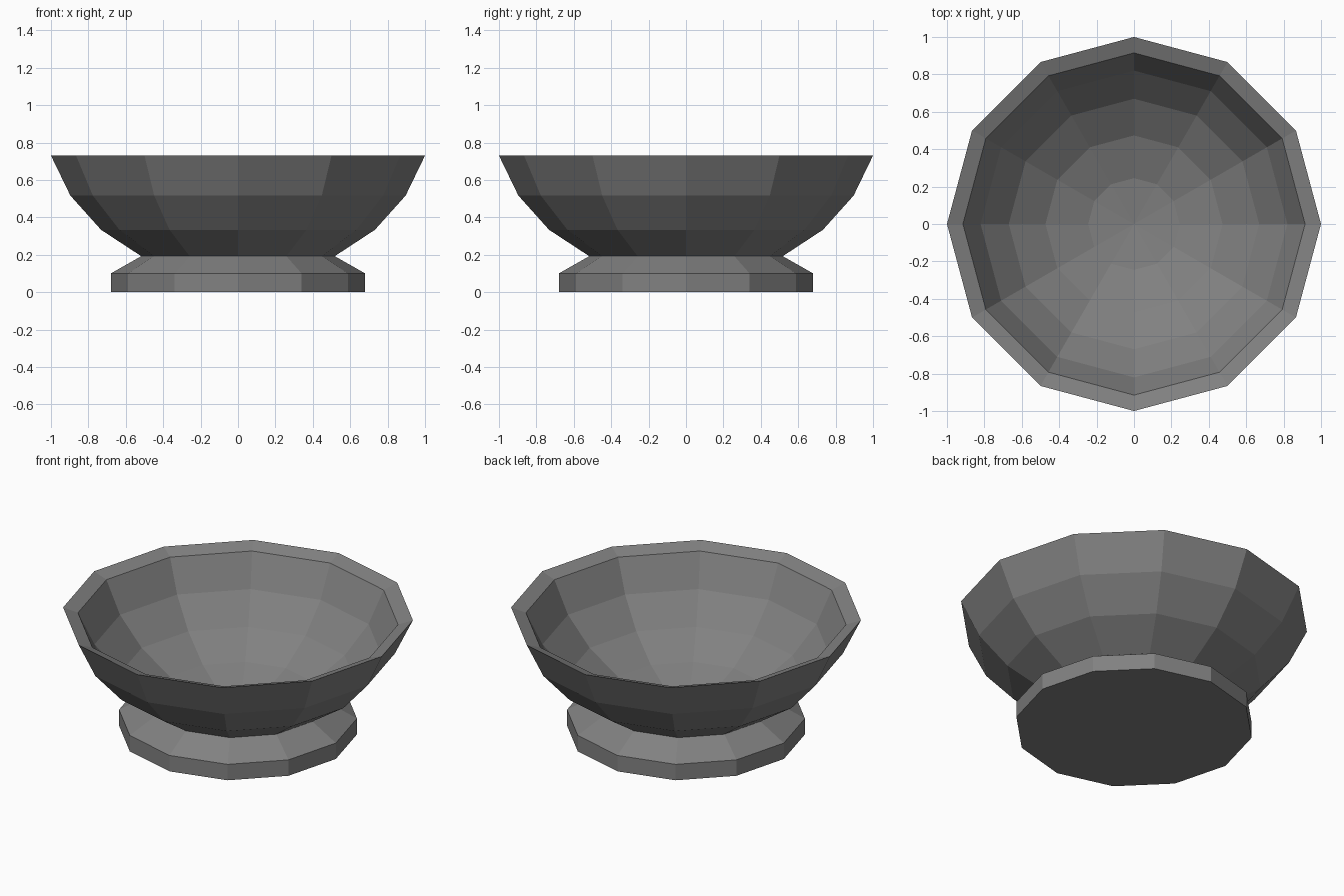
import bpy, bmesh
from math import sin, cos, pi, radians

SIDES = 12

cube = bpy.data.objects.get("Cube")
if cube:
    bpy.data.objects.remove(cube, do_unlink=True)

grey = bpy.data.materials.new("stone grey")
grey.use_nodes = True
colour = (0.22, 0.22, 0.22, 1)
grey.diffuse_color = colour
grey.node_tree.nodes["Principled BSDF"].inputs["Base Color"].default_value = colour


def lathe(name, profile):
    """Spin an (r, z) profile about z with flat facets; r = 0 makes a pole."""
    bm = bmesh.new()
    rings = []
    for r, z in profile:
        count = SIDES if r > 0 else 1
        rings.append([bm.verts.new((r * cos(2 * pi * i / SIDES),
                                    r * sin(2 * pi * i / SIDES), z))
                      for i in range(count)])
    for a, b in zip(rings, rings[1:]):
        for i in range(SIDES):
            j = (i + 1) % SIDES
            quad = [a[i % len(a)], a[j % len(a)], b[j % len(b)], b[i % len(b)]]
            bm.faces.new(list(dict.fromkeys(quad)))
    mesh = bpy.data.meshes.new(name)
    bm.to_mesh(mesh)
    bm.free()
    mesh.materials.append(grey)
    obj = bpy.data.objects.new(name, mesh)
    bpy.context.collection.objects.link(obj)
    return obj


# Bowl: outer shell is part of a squashed sphere, inner shell a smaller copy
outer = [(1.035 * sin(radians(a)), 0.959 - 0.885 * cos(radians(a)))
         for a in range(0, 76, 15)]
shrink, pivot = 0.915, 0.375
inner = [(r * shrink, pivot + (z - pivot) * shrink) for r, z in reversed(outer)]
lathe("bowl", outer + inner)

# Foot: flat disc flaring in to meet the bowl
lathe("foot", [(0, 0), (0.68, 0), (0.68, 0.1), outer[2]])
